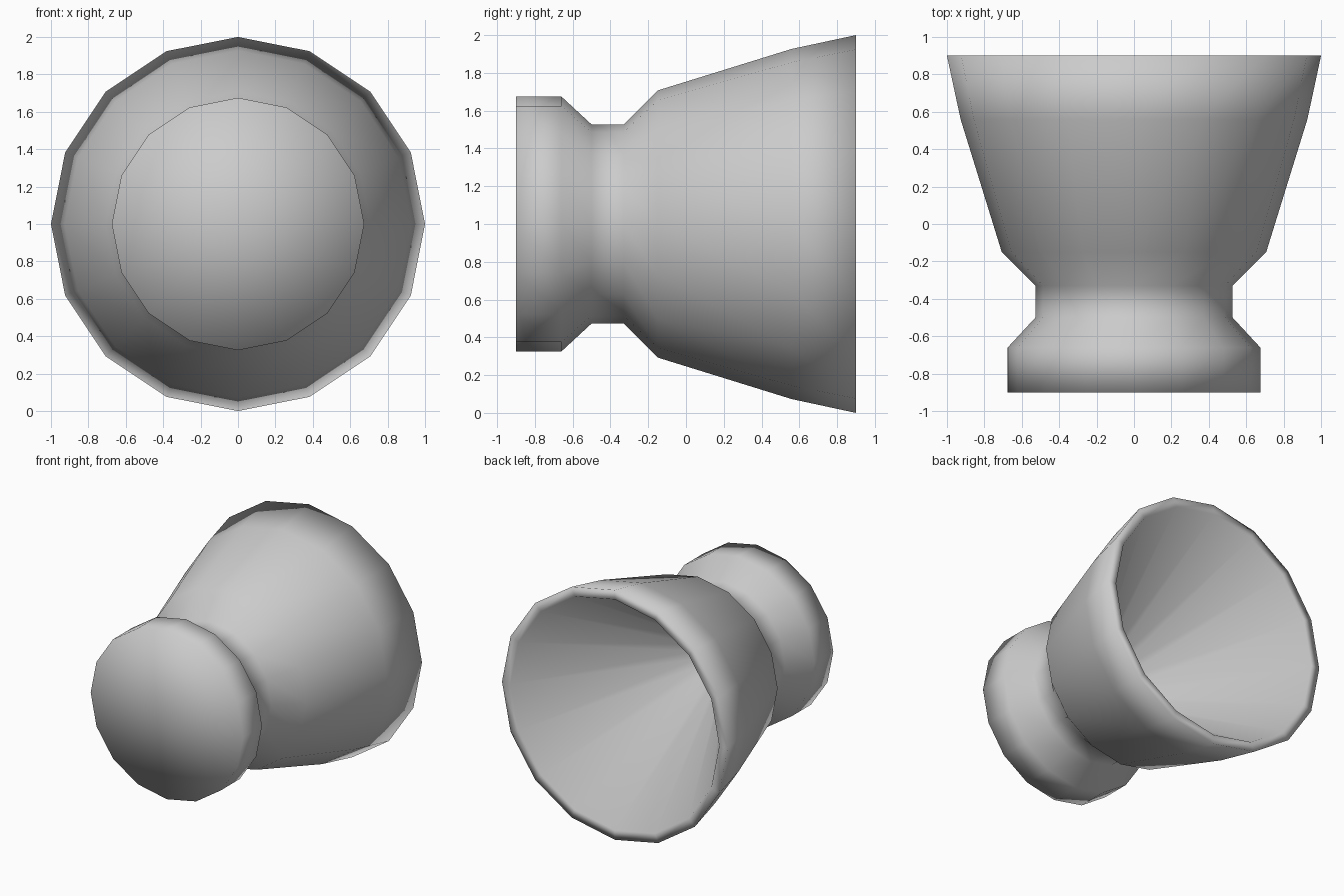
import bpy
import bmesh
from math import sin, cos, tau

cube = bpy.data.objects.get("Cube")
if cube:
    bpy.data.objects.remove(cube, do_unlink=True)

SIDES = 16
CENTRE_Z = 1.0

# Plain grey finish
grey = bpy.data.materials.new("plain_grey")
grey.use_nodes = True
colour = (0.6, 0.6, 0.6, 1)
grey.diffuse_color = colour
grey.node_tree.nodes["Principled BSDF"].inputs["Base Color"].default_value = colour

# (radius, y) from the closed front cap, over the neck and bell, into the hollow
profile = [
    (0, -0.9), (0.675, -0.9), (0.675, -0.66),   # front knob
    (0.527, -0.5), (0.527, -0.33),              # neck
    (0.707, -0.15), (0.927, 0.56), (1, 0.9),    # flared bell
    (0.925, 0.9), (0.15, -0.33), (0, -0.33),    # lip, tapered hollow and its floor
]


def ring(bm, radius, y):
    """One ring of the turned body, or a single vertex on the axis."""
    if radius == 0:
        return [bm.verts.new((0, y, CENTRE_Z))] * SIDES
    return [bm.verts.new((radius * sin(tau * i / SIDES), y,
                          CENTRE_Z + radius * cos(tau * i / SIDES)))
            for i in range(SIDES)]


def turned_body(name, points, material):
    bm = bmesh.new()
    rings = [ring(bm, r, y) for r, y in points]
    for a, b in zip(rings, rings[1:]):
        for i in range(SIDES):
            j = (i + 1) % SIDES
            corners = dict.fromkeys((a[i], a[j], b[j], b[i]))
            bm.faces.new(list(corners))
    bmesh.ops.recalc_face_normals(bm, faces=bm.faces)
    for face in bm.faces:
        face.smooth = True
    mesh = bpy.data.meshes.new(name)
    bm.to_mesh(mesh)
    bm.free()
    mesh.materials.append(material)
    obj = bpy.data.objects.new(name, mesh)
    bpy.context.collection.objects.link(obj)
    return obj


turned_body("flared_horn", profile, grey)
